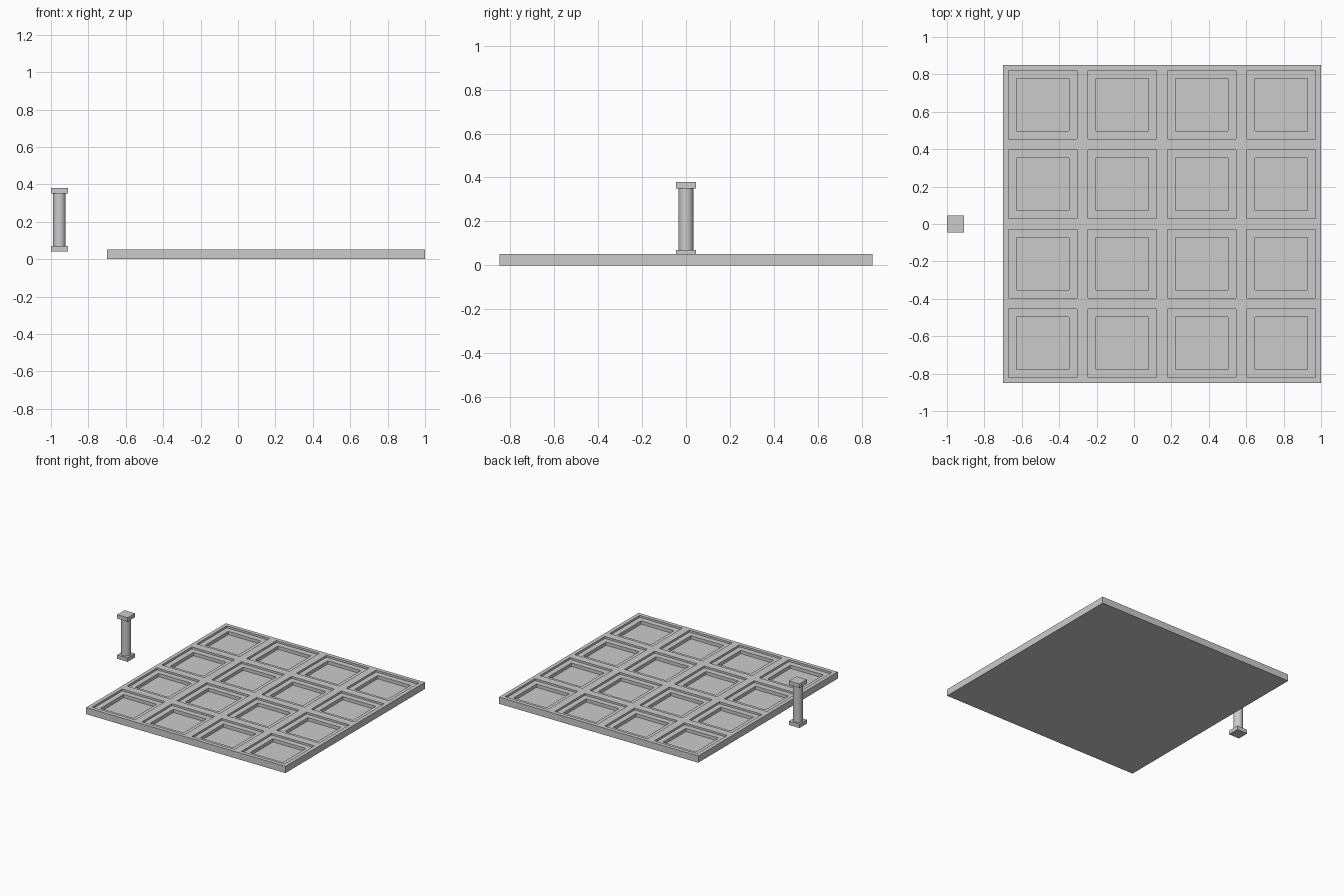
import bpy, bmesh
from mathutils import Matrix, Vector

if "Cube" in bpy.data.objects:
    bpy.data.objects.remove(bpy.data.objects["Cube"])

PITCH, N, THICK = 0.425, 4, 0.052
CX = 0.15                      # panel centre in x
COL = Vector((-0.955, 0, 0))   # column axis


def finish(bm, name):
    mesh = bpy.data.meshes.new(name)
    bmesh.ops.recalc_face_normals(bm, faces=bm.faces)
    bm.to_mesh(mesh)
    bm.free()
    ob = bpy.data.objects.new(name, mesh)
    bpy.context.collection.objects.link(ob)
    return ob


def box(name, centre, size):
    bm = bmesh.new()
    bmesh.ops.create_cube(bm, size=1, matrix=Matrix.Translation(centre) @ Matrix.Diagonal((*size, 1)))
    return finish(bm, name)


# Coffered panel: a grid of cells, each inset and sunk twice
bm = bmesh.new()
half = PITCH * N / 2
bmesh.ops.create_grid(bm, x_segments=N, y_segments=N, size=half,
                      matrix=Matrix.Translation((CX, 0, THICK)))
cells = list(bm.faces)
rim = [e for e in bm.edges if e.is_boundary]

# outer sides and underside
ext = bmesh.ops.extrude_edge_only(bm, edges=rim)["geom"]
for v in ext:
    if isinstance(v, bmesh.types.BMVert):
        v.co.z = 0
bmesh.ops.contextual_create(bm, geom=[e for e in bm.edges if e.is_boundary])


def sink(faces, inset, depth):
    bmesh.ops.inset_individual(bm, faces=faces, thickness=inset)
    floors = bmesh.ops.extrude_discrete_faces(bm, faces=faces)["faces"]
    for f in floors:
        bmesh.ops.translate(bm, verts=f.verts, vec=(0, 0, -depth))
    return floors


floors = sink(cells, 0.0425, 0.015)
sink(floors, 0.06, 0.025)
finish(bm, "coffered_panel")

# Column: square base and cap with a round shaft
box("column_base", COL + Vector((0, 0, 0.055)), (0.09, 0.09, 0.03))
box("column_cap", COL + Vector((0, 0, 0.365)), (0.09, 0.09, 0.03))
bpy.ops.mesh.primitive_cylinder_add(vertices=32, radius=0.034, depth=0.28,
                                    location=COL + Vector((0, 0, 0.21)))
shaft = bpy.context.object
shaft.name = "column_shaft"
bpy.ops.object.shade_smooth_by_angle()
